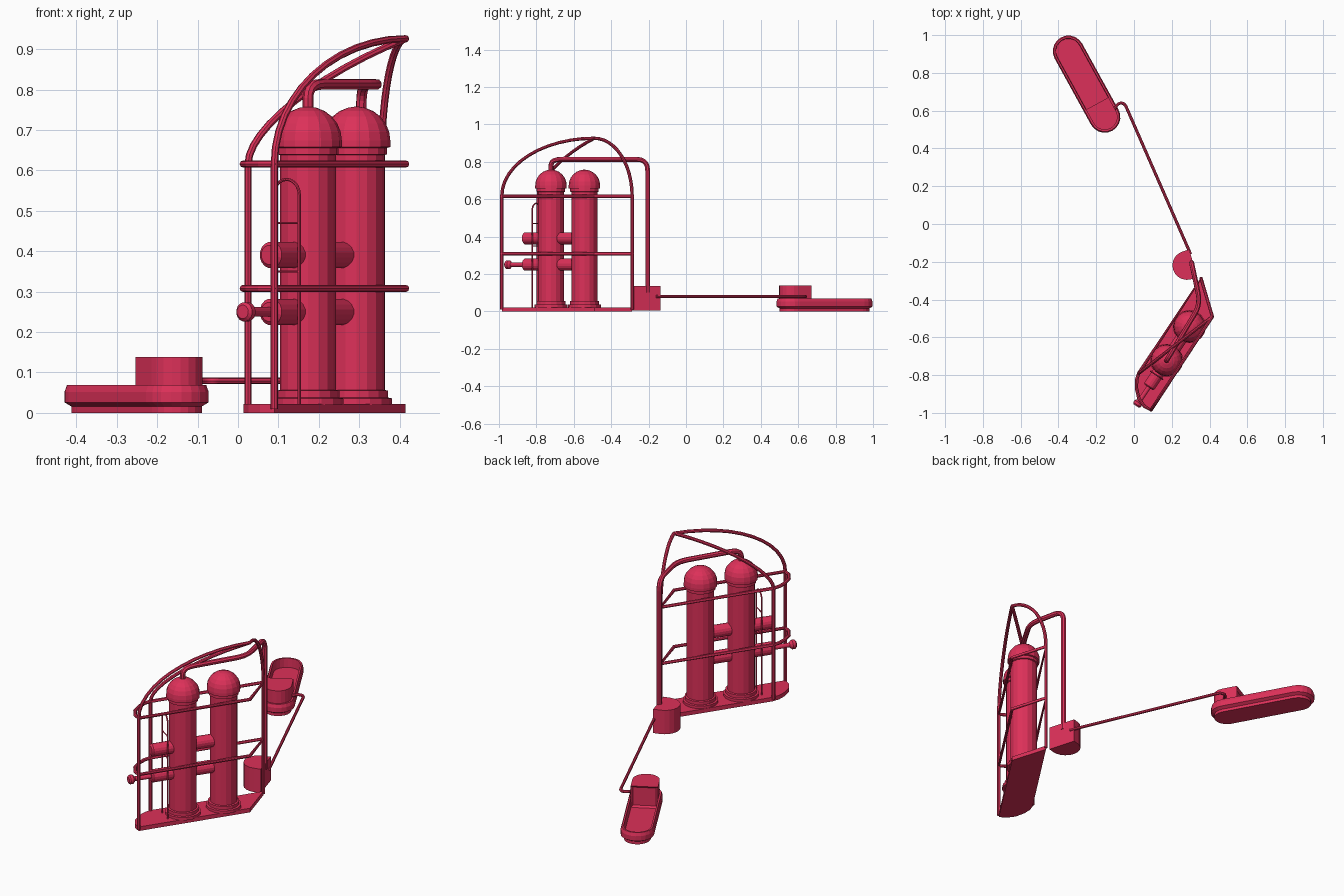
import bpy, bmesh, math
from mathutils import Vector, Matrix

if "Cube" in bpy.data.objects:
    bpy.data.objects.remove(bpy.data.objects["Cube"])

crimson = bpy.data.materials.new("crimson")
crimson.use_nodes = True
COLOUR = (0.72, 0.03, 0.1, 1)
crimson.diffuse_color = COLOUR
crimson.node_tree.nodes["Principled BSDF"].inputs["Base Color"].default_value = COLOUR


def finish(name, bm):
    bmesh.ops.recalc_face_normals(bm, faces=bm.faces)
    mesh = bpy.data.meshes.new(name)
    bm.to_mesh(mesh)
    bm.free()
    mesh.materials.append(crimson)
    ob = bpy.data.objects.new(name, mesh)
    bpy.context.collection.objects.link(ob)
    return ob


def loft_mesh(rings):
    """Skin matching rings of points and cap both ends."""
    bm = bmesh.new()
    loops = [[bm.verts.new(p) for p in ring] for ring in rings]
    n = len(loops[0])
    for a, b in zip(loops, loops[1:]):
        for i in range(n):
            j = (i + 1) % n
            bm.faces.new((a[i], a[j], b[j], b[i]))
    bm.faces.new(loops[0])
    bm.faces.new(loops[-1])
    return bm


def lathe(name, profile, origin, axis=(0, 0, 1), sides=16):
    """Turn (radius, distance) pairs round an axis."""
    rot = Vector((0, 0, 1)).rotation_difference(Vector(axis)).to_matrix().to_4x4()
    mat = Matrix.Translation(origin) @ rot
    turns = [2 * math.pi * i / sides for i in range(sides)]
    rings = [[mat @ Vector((r * math.cos(t), r * math.sin(t), h)) for t in turns]
             for r, h in profile]
    return finish(name, loft_mesh(rings))


def prism(name, outline, z0, z1):
    return finish(name, loft_mesh([[(p[0], p[1], z) for p in outline] for z in (z0, z1)]))


def tube(name, points, radius, closed=False):
    curve = bpy.data.curves.new(name, "CURVE")
    curve.dimensions = "3D"
    curve.bevel_depth = radius
    curve.bevel_resolution = 2
    curve.use_fill_caps = True
    spline = curve.splines.new("POLY")
    spline.points.add(len(points) - 1)
    for sp, p in zip(spline.points, points):
        sp.co = (*p, 1)
    spline.use_cyclic_u = closed
    spline.use_smooth = False
    curve.materials.append(crimson)
    ob = bpy.data.objects.new(name, curve)
    bpy.context.collection.objects.link(ob)
    bpy.ops.object.select_all(action="DESELECT")
    ob.select_set(True)
    bpy.context.view_layer.objects.active = ob
    bpy.ops.object.convert(target="MESH")


def rounded(points, radius, steps=5):
    """Round the inner corners of a path."""
    pts = [Vector(p) for p in points]
    out = [pts[0]]
    for a, b, c in zip(pts, pts[1:], pts[2:]):
        s = b + (a - b).normalized() * min(radius, (a - b).length * 0.48)
        e = b + (c - b).normalized() * min(radius, (c - b).length * 0.48)
        for i in range(steps + 1):
            t = i / steps
            out.append(s * (1 - t) ** 2 + b * 2 * t * (1 - t) + e * t * t)
    return out + [pts[-1]]


# Base plate, its outline shared by the cage rails
back_post, apex = Vector((0.355, -0.288)), Vector((0.415, -0.49))
front_post, side_post = Vector((0.09, -0.985)), Vector((0.025, -0.79))
bulge = [(0.055, -0.965), (0.026, -0.925), (0.013, -0.87), (0.014, -0.825)]
outline = [back_post, apex, front_post] + [Vector(p) for p in bulge] + [side_post]
prism("base_plate", outline, 0, 0.022)

# Cage rails and posts
TUBE = 0.009
for label, z in (("lower_rail", 0.308), ("upper_rail", 0.616)):
    tube(label, [(p.x, p.y, z) for p in outline], TUBE, closed=True)

# Posts bend into arches that meet at the apex; bend sets how full an arch is
for label, foot, bend in (("back", back_post, 1), ("front", front_post, 1),
                          ("side", side_post, 0.5)):
    path = [(foot.x, foot.y, 0.01)]
    for i in range(13):
        a = math.pi / 2 * i / 12
        s = 1 - math.cos(a)
        p = foot.lerp(apex, s)
        rise = bend * math.sin(a) + (1 - bend) * s
        path.append((p.x, p.y, 0.616 + 0.31 * rise))
    tube(label + "_post_and_arch", path, TUBE)

# Two domed tanks
tank_a, tank_b = Vector((0.173, -0.722, 0)), Vector((0.293, -0.543, 0))
along = (tank_b - tank_a).normalized()
across = Vector((along.y, -along.x, 0))
profile = [(0.088, 0.02), (0.088, 0.036), (0.078, 0.038), (0.078, 0.055), (0.069, 0.057),
           (0.069, 0.638), (0.076, 0.64), (0.076, 0.656), (0.084, 0.658)]
for i in range(6):
    a = math.pi / 2 * i / 6
    profile.append((0.084 * math.cos(a), 0.674 + 0.084 * math.sin(a)))
profile.append((0.004, 0.758))
lathe("front_tank", profile, tank_a)
lathe("back_tank", profile, tank_b)

# Cross pipes through the tanks, the lower one with a valve stem and knob
up = Vector((0, 0, 1))
pipe = [(0.024, -0.172), (0.033, -0.165), (0.033, 0.216)]
valve = [(0.017, -0.29), (0.024, -0.283), (0.024, -0.268), (0.012, -0.255), (0.012, -0.15)]
for label, shape, z in (("upper_cross_pipe", pipe, 0.391), ("lower_cross_pipe", pipe, 0.25),
                        ("valve_knob", valve, 0.25)):
    lathe(label, shape, tank_a + up * z, along)

# Thin arched gauge frame with rungs
gauge = tank_a - along * 0.095
half = 0.038
arch = [gauge + across * half * math.cos(a) + up * (0.54 + half * math.sin(a))
        for a in (math.pi * i / 10 for i in range(11))]
tube("gauge_frame", [gauge + across * half + up * 0.01] + arch
     + [gauge - across * half + up * 0.01], 0.004)
for i, z in enumerate((0.35, 0.47)):
    tube(f"gauge_rung_{i + 1}", [gauge + across * s * half + up * z for s in (-1, 1)], 0.003)

# Overhead pipe from the front tank down to the pump box
tube("overhead_pipe", rounded([tank_a + up * 0.74, tank_a + up * 0.813, (0.352, -0.425, 0.813),
                               (0.305, -0.205, 0.813), (0.305, -0.205, 0.1)], 0.06), 0.0135)

# Pump box: flat on one side, round on the other
edge = Vector((0.043, -0.148)).normalized()
out = Vector((edge.y, -edge.x))
flat = Vector((0.314, -0.209))
R = 0.077
box = [flat - edge * R, flat + edge * R]
for i in range(11):
    a = math.pi * i / 10
    box.append(flat + out * (0.035 + R * math.sin(a)) + edge * R * math.cos(a))
prism("pump_box", box, 0.005, 0.135)

# Supply line out to the float
tube("supply_line", rounded([(0.3, -0.16, 0.079), (-0.05, 0.64, 0.079), (-0.085, 0.64, 0.079),
                             (-0.125, 0.57, 0.079)], 0.025), 0.008)

# Long float with a rim and sunken deck
tail, nose = Vector((-0.155, 0.566)), Vector((-0.347, 0.915))
fwd = (nose - tail).normalized()
side = Vector((fwd.y, -fwd.x))


def end_arc(centre, r, sign, z):
    pts = []
    for i in range(11):
        a = math.pi * i / 10
        p = centre + sign * (side * math.cos(a) + fwd * math.sin(a)) * r
        pts.append((p.x, p.y, z))
    return pts


hull = [(0.066, 0), (0.066, 0.016), (0.083, 0.026), (0.083, 0.052), (0.077, 0.069),
        (0.068, 0.069), (0.066, 0.02)]
finish("float_hull", loft_mesh([end_arc(nose, r, 1, z) + end_arc(tail, r, -1, z)
                                for r, z in hull]))

# Cabin at the tail, with a recessed hatch in its flat face
front = tail + fwd * 0.082
rings = []
for z in (0.018, 0.138):
    corners = [front + side * s * 0.068 for s in (1, -1)]
    rings.append([(c.x, c.y, z) for c in corners] + end_arc(tail, 0.068, -1, z))
bm = loft_mesh(rings)
bmesh.ops.recalc_face_normals(bm, faces=bm.faces)
hatch = [f for f in bm.faces if f.normal.xy.dot(fwd) > 0.99]
bmesh.ops.inset_individual(bm, faces=hatch, thickness=0.016, depth=-0.012)
finish("float_cabin", bm)
